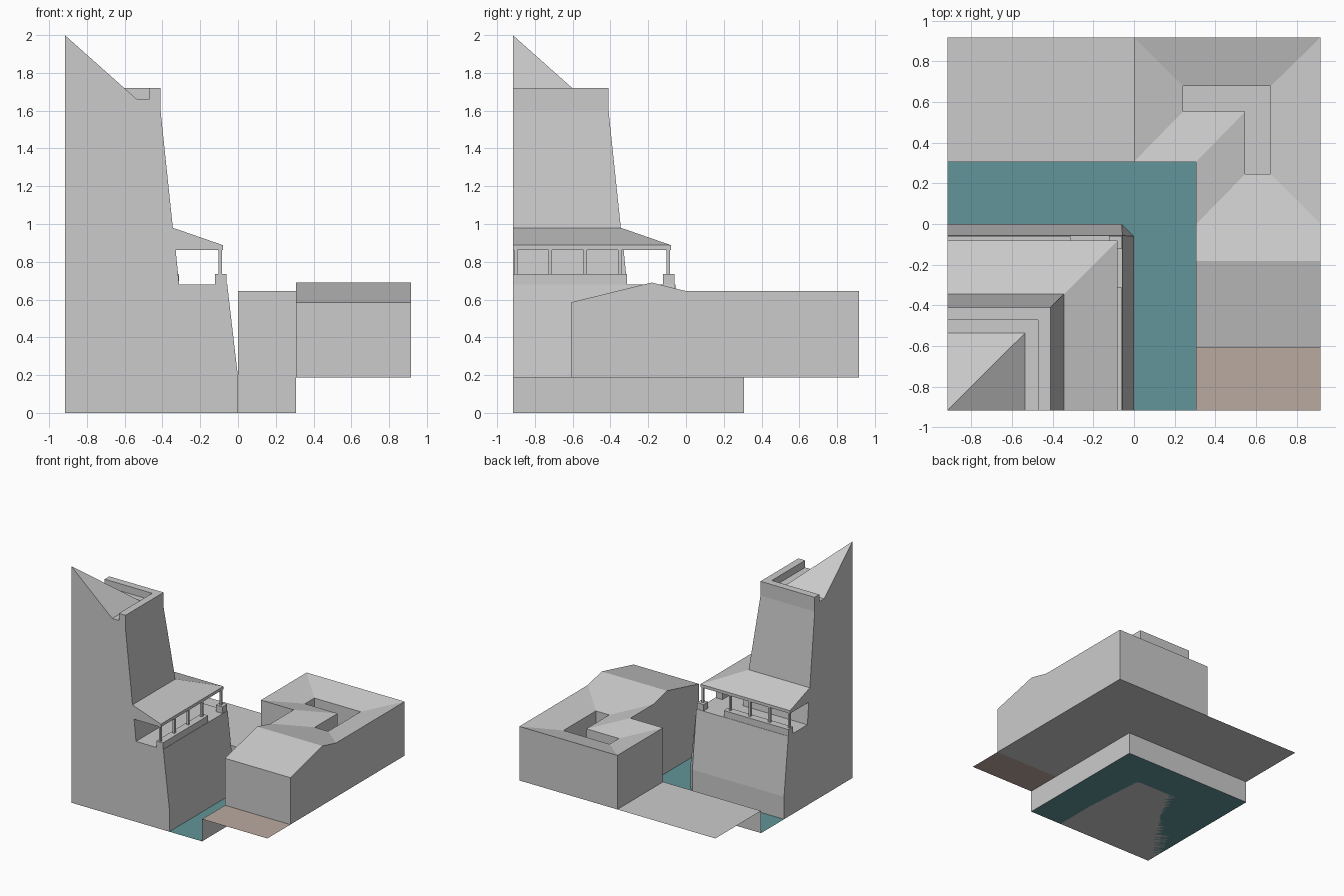
import bpy, bmesh

if "Cube" in bpy.data.objects:
    bpy.data.objects.remove(bpy.data.objects["Cube"])

E = 0.917      # half extent of the whole block
M = 0.306      # outer edge of the moat
G = 0.188      # ground level


def make(name, build, color=None):
    bm = bmesh.new()
    build(bm)
    bmesh.ops.remove_doubles(bm, verts=bm.verts, dist=1e-5)
    bmesh.ops.recalc_face_normals(bm, faces=bm.faces)
    me = bpy.data.meshes.new(name)
    bm.to_mesh(me)
    bm.free()
    ob = bpy.data.objects.new(name, me)
    bpy.context.collection.objects.link(ob)
    if color:
        mat = bpy.data.materials.new(name + "_color")
        mat.diffuse_color = (*color, 1)
        mat.use_nodes = True
        mat.node_tree.nodes["Principled BSDF"].inputs["Base Color"].default_value = mat.diffuse_color
        me.materials.append(mat)
    return ob


def poly(bm, pts):
    return bm.faces.new([bm.verts.new(p) for p in pts])


def flat(name, pts, z, color=None):
    make(name, lambda bm: poly(bm, [(x, y, z) for x, y in pts]), color)


def box(name, x, y, z):
    def build(bm):
        r = bmesh.ops.create_cube(bm, size=1)
        for v in r["verts"]:
            v.co = [a[0] + (c + 0.5) * (a[1] - a[0]) for a, c in zip((x, y, z), v.co)]
    make(name, build)


# Tower: section profile (wall position, height, corner chamfer) mitred round the corner
profile = [(0, 0, .06), (0, .19, .06), (-.057, .68, 0), (-.312, .68, 0),
           (-.33, .863, 0), (-.08, .863, 0), (-.08, .888, 0), (-.345, .98, 0),
           (-.41, 1.6, 0), (-.41, 1.72, 0), (-.472, 1.72, 0), (-.472, 1.66, 0),
           (-.535, 1.66, 0), (-E, 2, 0)]


def tower(bm):
    rows = [[(-E, d, z), (d - c, d, z), (d, d - c, z), (d, -E, z)] for d, z, c in profile]
    for a, b in zip(rows, rows[1:]):
        for i in range(3):
            poly(bm, [a[i], a[i + 1], b[i + 1], b[i]])
    axis = (-E, -E, 0)
    for end in (0, 3):
        poly(bm, [r[end] for r in rows] + [axis])
    poly(bm, rows[0] + [axis])


make("tower", tower)

# Gallery parapets and columns, repeated on both faces
P, PZ = (-.122, -.06), (.67, .735)
CZ, R = (.73, .866), .009
run = (-E, -.312)
box("right_parapet", P, run, PZ)
box("back_parapet", run, P, PZ)
box("corner_parapet", P, P, PZ)


def column(name, cx, cy):
    box(name, (cx - R, cx + R), (cy - R, cy + R), CZ)


column("corner_column", -.094, -.094)
for i in range(4):
    t = -.35 - i * .184
    column("right_column", -.094, t)
    column("back_column", t, -.094)

# Moat water, its banks, and the ground beyond
flat("moat_water", [(-E, -E), (M, -E), (M, M), (-E, M)], 0, (.12, .30, .315))


def banks(bm):
    path = [(-E, M), (M, M), (M, -E)]
    for a, b in zip(path, path[1:]):
        poly(bm, [(*a, 0), (*b, 0), (*b, G), (*a, G)])


make("moat_bank", banks)
flat("ground", [(-E, M), (M, M), (M, -.61), (E, -.61), (E, E), (-E, E)], G)
flat("earth_ground", [(M, -E), (E, -E), (E, -.61), (M, -.61)], G, (.49, .40, .356))

# House: L-shaped courtyard roof sloping inward, plus a gabled front wing
outer = [(M, 0), (E, 0), (E, E), (0, E), (0, M), (M, M)]
inner = [(.546, .245), (.672, .245), (.672, .678), (.24, .678), (.24, .552), (.546, .552)]
HI, LO = .645, .585
gable = [(-.61, G), (-.61, LO), (-.182, .69), (0, HI), (0, G)]


def house(bm):
    for i in range(6):
        j = (i + 1) % 6
        a, b, c, d = outer[i], outer[j], inner[j], inner[i]
        poly(bm, [(*a, HI), (*b, HI), (*c, LO), (*d, LO)])
        poly(bm, [(*d, LO), (*c, LO), (*c, G), (*d, G)])
        if i:
            poly(bm, [(*a, G), (*b, G), (*b, HI), (*a, HI)])
    for p, q in zip(gable[:3], gable[1:4]):
        poly(bm, [(M, *p), (E, *p), (E, *q), (M, *q)])
    for x in (M, E):
        poly(bm, [(x, *p) for p in gable])


make("courtyard_house", house)
